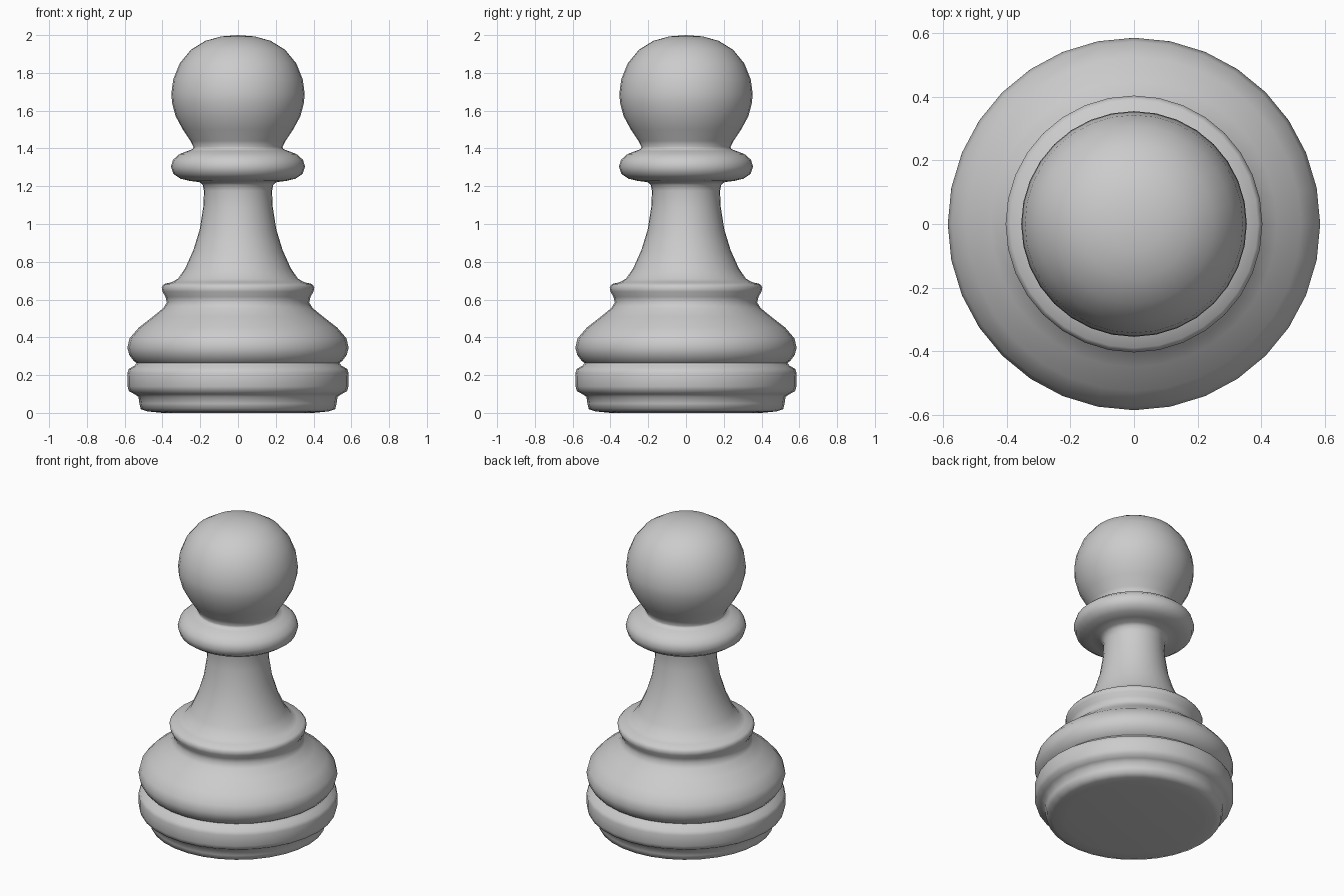
import bpy, bmesh, math

SIDES = 32

# Lathe profile as (radius, height), grouped by part from the ground up
foot = [(0.40, 0.0), (0.48, 0.008), (0.515, 0.02), (0.522, 0.05), (0.527, 0.085)]
band = [(0.55, 0.10), (0.577, 0.115), (0.585, 0.14), (0.586, 0.21),
        (0.578, 0.233), (0.548, 0.25), (0.537, 0.264)]
bulge = [(0.552, 0.275), (0.575, 0.305), (0.586, 0.345), (0.574, 0.395),
         (0.525, 0.452), (0.45, 0.51), (0.395, 0.555)]
waist_ring = [(0.377, 0.585), (0.384, 0.615), (0.40, 0.642), (0.404, 0.667),
              (0.39, 0.683), (0.35, 0.692)]
stem = [(0.318, 0.71), (0.28, 0.765), (0.237, 0.86), (0.203, 0.97),
        (0.184, 1.09), (0.18, 1.175), (0.187, 1.208), (0.205, 1.222)]
collar = [(0.255, 1.228), (0.305, 1.24), (0.342, 1.265), (0.355, 1.303),
          (0.344, 1.34), (0.31, 1.37), (0.265, 1.387), (0.24, 1.397)]
head = [(0.236, 1.408), (0.252, 1.44), (0.292, 1.50), (0.33, 1.57),
        (0.349, 1.64), (0.353, 1.69), (0.343, 1.765), (0.309, 1.85),
        (0.25, 1.922), (0.172, 1.97), (0.088, 1.993)]


def lathe(name, profile, top):
    """Turn a profile into a closed solid with a flat underside and a pole on top."""
    bm = bmesh.new()
    rings = []
    for r, z in profile:
        rings.append([bm.verts.new((r * math.cos(2 * math.pi * i / SIDES),
                                    r * math.sin(2 * math.pi * i / SIDES), z))
                      for i in range(SIDES)])
    for low, high in zip(rings, rings[1:]):
        for i in range(SIDES):
            j = (i + 1) % SIDES
            bm.faces.new((low[i], low[j], high[j], high[i]))
    # Flat underside and rounded crown
    bm.faces.new(rings[0][::-1])
    pole = bm.verts.new((0, 0, top))
    for i in range(SIDES):
        bm.faces.new((rings[-1][i], rings[-1][(i + 1) % SIDES], pole))
    bmesh.ops.recalc_face_normals(bm, faces=bm.faces)
    mesh = bpy.data.meshes.new(name)
    bm.to_mesh(mesh)
    bm.free()
    obj = bpy.data.objects.new(name, mesh)
    bpy.context.collection.objects.link(obj)
    return obj


# The whole piece is turned as one continuous solid
piece = lathe("turned_chess_piece",
              foot + band + bulge + waist_ring + stem + collar + head, 2.0)
bpy.context.view_layer.objects.active = piece
piece.select_set(True)
bpy.ops.object.shade_smooth_by_angle(angle=math.radians(70))
